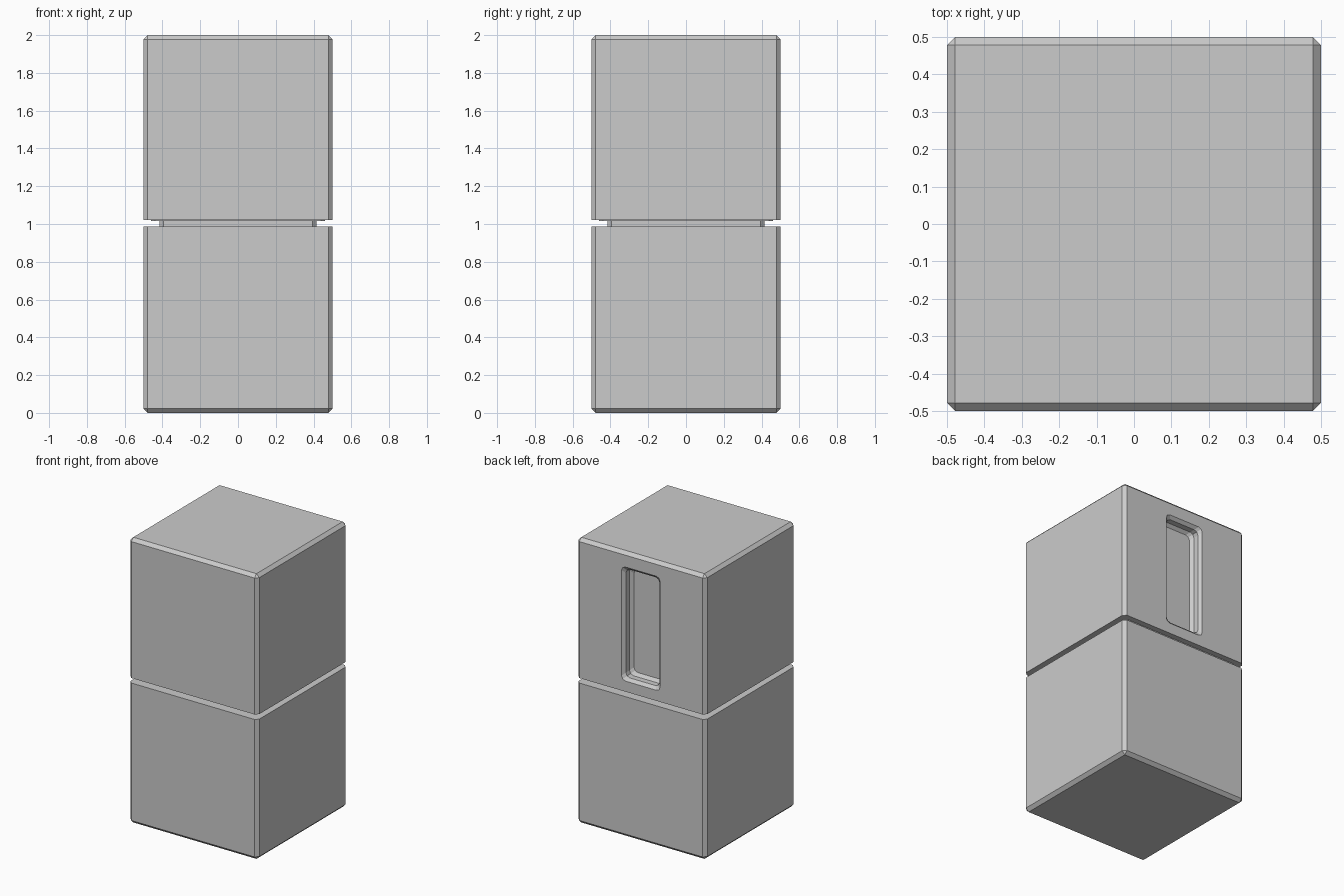
import bpy, bmesh

if "Cube" in bpy.data.objects:
    bpy.data.objects.remove(bpy.data.objects["Cube"])

GAP_LOW, GAP_HIGH = 0.986, 1.021


def block(name, half, z0, z1, chamfer=0.022, sharp_z=()):
    """Square block with chamfered edges, except those lying at the sharp_z heights."""
    bm = bmesh.new()
    bmesh.ops.create_cube(bm, size=1)
    for v in bm.verts:
        v.co = (v.co.x * 2 * half, v.co.y * 2 * half, z0 if v.co.z < 0 else z1)
    edges = [e for e in bm.edges
             if not any(all(abs(v.co.z - z) < 1e-4 for v in e.verts) for z in sharp_z)]
    bmesh.ops.bevel(bm, geom=edges, offset=chamfer, segments=1,
                    affect='EDGES', profile=0.5)
    return finish(bm, name)


def finish(bm, name):
    bmesh.ops.recalc_face_normals(bm, faces=bm.faces)
    mesh = bpy.data.meshes.new(name)
    bm.to_mesh(mesh)
    bm.free()
    ob = bpy.data.objects.new(name, mesh)
    bpy.context.collection.objects.link(ob)
    return ob


def pocket_cutter(w, h, zc, corner, levels):
    """Stack of corner-cut rectangles; levels are (y, inset) pairs."""
    bm = bmesh.new()
    rings = []
    for y, inset in levels:
        a, b = w / 2 - inset, h / 2 - inset
        c, m = corner, corner * 0.3
        quarter = [(a, b - c), (a - m, b - m), (a - c, b)]
        pts = (quarter + [(-x, z) for x, z in reversed(quarter)]
               + [(-x, -z) for x, z in quarter]
               + [(x, -z) for x, z in reversed(quarter)])
        rings.append([bm.verts.new((x, y, zc + z)) for x, z in pts])
    n = len(rings[0])
    for r0, r1 in zip(rings, rings[1:]):
        for i in range(n):
            j = (i + 1) % n
            bm.faces.new((r0[i], r0[j], r1[j], r1[i]))
    bm.faces.new(rings[0])
    bm.faces.new(rings[-1])
    return finish(bm, "pocket_cutter")


# Lower and upper blocks, sharp where they meet the groove
block("lower_block", 0.5, 0, GAP_LOW, sharp_z=(GAP_LOW,))
upper = block("upper_block", 0.5, GAP_HIGH, 2, sharp_z=(GAP_HIGH,))

# Recessed neck and thin lip in the groove
block("neck", 0.415, GAP_LOW - 0.005, GAP_HIGH + 0.005, 0.02,
      sharp_z=(GAP_LOW - 0.005, GAP_HIGH + 0.005))
block("lip", 0.46, GAP_HIGH - 0.005, GAP_HIGH + 0.005, 0.02,
      sharp_z=(GAP_HIGH - 0.005, GAP_HIGH + 0.005))

# Handle pocket in the back of the upper block: chamfered rim, wall, chamfered floor
cutter = pocket_cutter(0.30, 0.80, 1.495, 0.03,
                       [(0.51, -0.01), (0.48, 0.02), (0.44, 0.02), (0.42, 0.04)])
cutter.hide_render = True
mod = upper.modifiers.new("pocket", 'BOOLEAN')
mod.operation = 'DIFFERENCE'
mod.solver = 'EXACT'
mod.object = cutter
bpy.context.view_layer.objects.active = upper
bpy.ops.object.modifier_apply(modifier=mod.name)
bpy.data.objects.remove(cutter)
